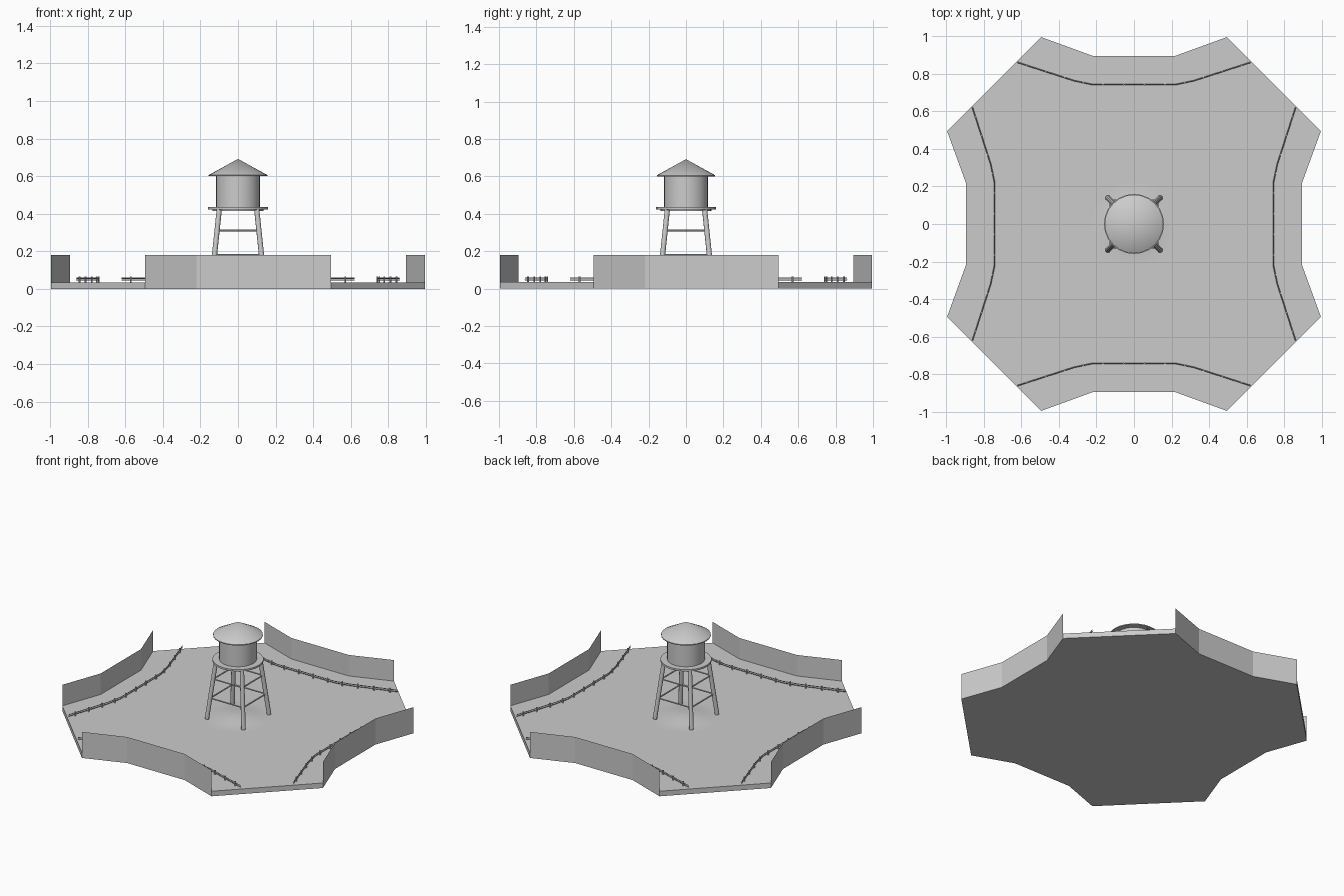
import bpy, bmesh, math
from mathutils import Vector, Matrix

if "Cube" in bpy.data.objects:
    bpy.data.objects.remove(bpy.data.objects["Cube"])

def material(name, v):
    m = bpy.data.materials.new(name)
    m.diffuse_color = (v, v, v, 1)
    m.use_nodes = True
    m.node_tree.nodes["Principled BSDF"].inputs["Base Color"].default_value = m.diffuse_color
    return m

GREY = material("plain_grey", 0.6)

def finish(name, bm, smooth=False):
    me = bpy.data.meshes.new(name)
    bm.normal_update()
    bm.to_mesh(me)
    bm.free()
    me.materials.append(GREY)
    ob = bpy.data.objects.new(name, me)
    bpy.context.collection.objects.link(ob)
    if smooth:
        bpy.ops.object.select_all(action='DESELECT')
        ob.select_set(True)
        bpy.context.view_layer.objects.active = ob
        bpy.ops.object.shade_smooth_by_angle(angle=math.radians(40))
    return ob

def rod(bm, a, b, r, sides=8):
    a, b = Vector(a), Vector(b)
    d = b - a
    mat = Matrix.Translation((a + b) / 2) @ d.to_track_quat('Z', 'Y').to_matrix().to_4x4()
    bmesh.ops.create_cone(bm, cap_ends=True, segments=sides, radius1=r, radius2=r,
                          depth=d.length, matrix=mat)

def lathe(name, profile, sides=24):
    """Spin an (r, z) profile about the z axis."""
    bm = bmesh.new()
    vs = [bm.verts.new((r, 0, z)) for r, z in profile]
    es = [bm.edges.new(p) for p in zip(vs, vs[1:])]
    bmesh.ops.spin(bm, geom=vs + es, cent=(0, 0, 0), axis=(0, 0, 1),
                   angle=math.tau, steps=sides)
    bmesh.ops.remove_doubles(bm, verts=bm.verts, dist=1e-5)
    bmesh.ops.recalc_face_normals(bm, faces=bm.faces)
    return finish(name, bm, True)

def quarter(k, x, y, z=0.0):
    return Matrix.Rotation(k * math.pi / 2, 3, 'Z') @ Vector((x, y, z))

BASE_TOP, WALL_TOP = 0.035, 0.18
side = [(-0.495, -0.995), (-0.22, -0.895), (0.22, -0.895), (0.495, -0.995)]

# ground slab
bm = bmesh.new()
ring = [bm.verts.new(quarter(k, x, y)) for k in range(4) for x, y in side]
face = bm.faces.new(ring)
ext = bmesh.ops.extrude_face_region(bm, geom=[face])
bmesh.ops.translate(bm, vec=(0, 0, BASE_TOP),
                    verts=[v for v in ext['geom'] if isinstance(v, bmesh.types.BMVert)])
bmesh.ops.recalc_face_normals(bm, faces=bm.faces)
finish("ground_slab", bm)

# thin boundary walls on the four concave sides
bm = bmesh.new()
for k in range(4):
    lo = [bm.verts.new(quarter(k, x, y, BASE_TOP)) for x, y in side]
    hi = [bm.verts.new(quarter(k, x, y, WALL_TOP)) for x, y in side]
    for i in range(3):
        bm.faces.new((lo[i], lo[i + 1], hi[i + 1], hi[i]))
finish("boundary_walls", bm)

# low fences following the walls
path = [Vector(p) for p in [(-0.62, -0.86), (-0.32, -0.763), (-0.22, -0.742),
                            (0.22, -0.742), (0.32, -0.763), (0.62, -0.86)]]
bm = bmesh.new()
for k in range(4):
    for a, b in zip(path, path[1:]):
        for z in (0.047, 0.057):
            rod(bm, quarter(k, a.x, a.y, z), quarter(k, b.x, b.y, z), 0.003, 4)
        n = max(1, round((b - a).length / 0.11))
        for i in range(n):
            p = a.lerp(b, (i + 0.5) / n)
            rod(bm, quarter(k, p.x, p.y, BASE_TOP), quarter(k, p.x, p.y, 0.065), 0.005, 6)
finish("fences", bm)

# gentle mound under the tower
lathe("mound", [(0.22 * i / 8, BASE_TOP + 0.0005 + 0.009 * (1 + math.cos(math.pi * i / 8)))
                for i in range(9)])

# splayed legs
def leg_at(z):
    return 0.1 + 0.04 * (0.42 - z) / 0.385

bm = bmesh.new()
for k in range(4):
    rod(bm, quarter(k, leg_at(0.04), leg_at(0.04), 0.04),
        quarter(k, leg_at(0.42), leg_at(0.42), 0.42), 0.014, 10)
finish("tower_legs", bm, True)

# horizontal braces at two levels
bm = bmesh.new()
for z in (0.18, 0.31):
    d = leg_at(z)
    for k in range(4):
        rod(bm, quarter(k, -d, -d, z), quarter(k, d, -d, z), 0.005, 6)
finish("tower_braces", bm)

# platform, tank and conical roof
lathe("platform", [(0, 0.415), (0.135, 0.415), (0.135, 0.424), (0.16, 0.424),
                   (0.16, 0.436), (0, 0.436)])
lathe("water_tank", [(0, 0.436), (0.118, 0.436), (0.118, 0.605), (0, 0.605)])
lathe("tank_roof", [(0, 0.6), (0.156, 0.6), (0.156, 0.606), (0, 0.692)])
